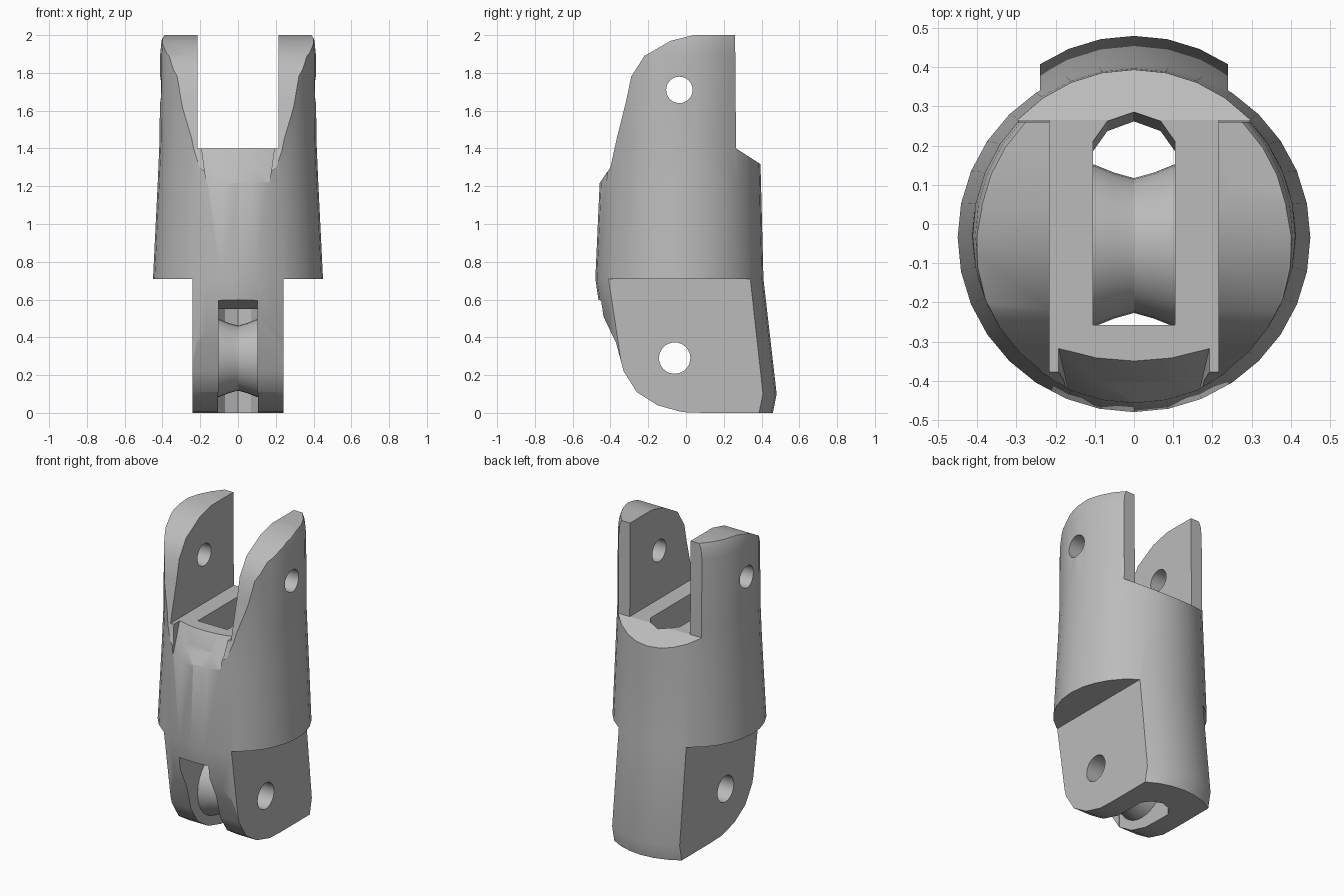
import bpy, bmesh, math

if "Cube" in bpy.data.objects:
    bpy.data.objects.remove(bpy.data.objects["Cube"])

grey = bpy.data.materials.new("plain grey")
grey.diffuse_color = (0.5, 0.5, 0.5, 1)
grey.use_nodes = True
grey.node_tree.nodes["Principled BSDF"].inputs["Base Color"].default_value = grey.diffuse_color


def loft(name, rings):
    """Closed solid through rings of equal point count."""
    bm = bmesh.new()
    loops = [[bm.verts.new(p) for p in r] for r in rings]
    n = len(loops[0])
    for a, b in zip(loops, loops[1:]):
        for i in range(n):
            j = (i + 1) % n
            bm.faces.new((a[i], a[j], b[j], b[i]))
    bm.faces.new(loops[0][::-1])
    bm.faces.new(loops[-1])
    bmesh.ops.recalc_face_normals(bm, faces=bm.faces)
    me = bpy.data.meshes.new(name)
    bm.to_mesh(me)
    bm.free()
    ob = bpy.data.objects.new(name, me)
    bpy.context.collection.objects.link(ob)
    me.materials.append(grey)
    return ob


def box(name, x0, x1, y0, y1, z0, z1):
    return loft(name, [[(x0, y0, z), (x1, y0, z), (x1, y1, z), (x0, y1, z)] for z in (z0, z1)])


def spindle(name, y, z, profile, n=32):
    """Solid turned around the x direction; profile is (x, radius)."""
    return loft(name, [[(x, y + r * math.cos(k * math.tau / n), z + r * math.sin(k * math.tau / n))
                        for k in range(n)] for x, r in profile])


def combine(target, tool, operation):
    mod = target.modifiers.new("combine", "BOOLEAN")
    mod.operation, mod.solver, mod.object = operation, "EXACT", tool
    bpy.context.view_layer.objects.active = target
    bpy.ops.object.modifier_apply(modifier=mod.name)
    bpy.data.objects.remove(tool, do_unlink=True)


# Tapered round body: z, centre y, half width, half depth
sections = [(0, .03, .43, .43), (.1, .045, .435, .435), (.71, -.035, .45, .445),
            (1.22, -.03, .425, .427), (1.45, -.03, .415, .42), (1.9, -.03, .412, .42),
            (1.97, -.03, .405, .415), (2, -.03, .395, .405)]
body = loft("finger_segment", [[(rx * math.cos(k * math.tau / 32), cy + ry * math.sin(k * math.tau / 32), z)
                                for k in range(32)] for z, cy, rx, ry in sections])

# Side silhouette (y, z) trims the front, rear shoulder and prongs
side = [(-.02, .004), (.1, 0), (.6, 0), (.6, 1.187), (.39, 1.32), (.265, 1.4), (.26, 2), (.04, 2),
        (-.08, 1.97), (-.22, 1.89), (-.29, 1.78), (-.315, 1.66), (-.365, 1.46), (-.40, 1.30),
        (-.455, 1.22), (-.6, 1.0), (-.6, .85), (-.48, .6), (-.37, .37), (-.33, .22),
        (-.26, .11), (-.15, .04)]
combine(body, loft("silhouette", [[(x, y, z) for y, z in side] for x in (-.6, .6)]), "INTERSECT")

# Flat cheeks of the lower tongue
for s in (-1, 1):
    combine(body, box("cheek_cut", *sorted((s * .24, s * .7)), -.7, .7, -.2, .71), "DIFFERENCE")

# Fork gap between the upper prongs
combine(body, box("fork_gap", -.215, .215, -.7, .7, 1.4, 2.2), "DIFFERENCE")

# Sloped curved lip in front of the fork gap
lip = []
for z, mid, half in ((1.2, -.467, .165), (1.42, -.338, .195)):
    arc = [(half * t, mid + .032 * t * t, z) for t in (-1, -.5, 0, .5, 1)]
    lip.append(arc + [(half, -.7, z), (-half, -.7, z)])
combine(body, loft("lip_cut", lip), "DIFFERENCE")

# Vertical channel with a rounded rear, then its front opening
channel = []
for z, tip in ((-.1, .262), (1.2, .262), (1.5, .30)):
    channel.append([(-.105, -.258, z), (.105, -.258, z), (.105, tip - .077, z), (.068, tip - .025, z),
                    (0, tip, z), (-.068, tip - .025, z), (-.105, tip - .077, z)])
combine(body, loft("channel", channel), "DIFFERENCE")
mouth = [(-.7, -.1), (-.2, -.1), (-.2, .54), (-.258, .55), (-.47, .6), (-.7, .6)]
combine(body, loft("channel_mouth", [[(x, y, z) for y, z in mouth] for x in (-.104, .104)]), "DIFFERENCE")

# Waisted roller across the channel
combine(body, spindle("roller", -.055, .29, [(-.13, .212), (-.1, .206), (-.05, .186), (0, .172),
                                             (.05, .186), (.1, .206), (.13, .212)]), "UNION")

# Pin holes
for y, z, r in ((-.06, .29, .083), (-.035, 1.71, .07)):
    combine(body, spindle("pin_hole", y, z, [(-.7, r), (.7, r)]), "DIFFERENCE")

# Smooth curved walls, crisp cut edges
bpy.ops.object.select_all(action="DESELECT")
body.select_set(True)
bpy.context.view_layer.objects.active = body
bpy.ops.object.shade_smooth_by_angle(angle=math.radians(28))
